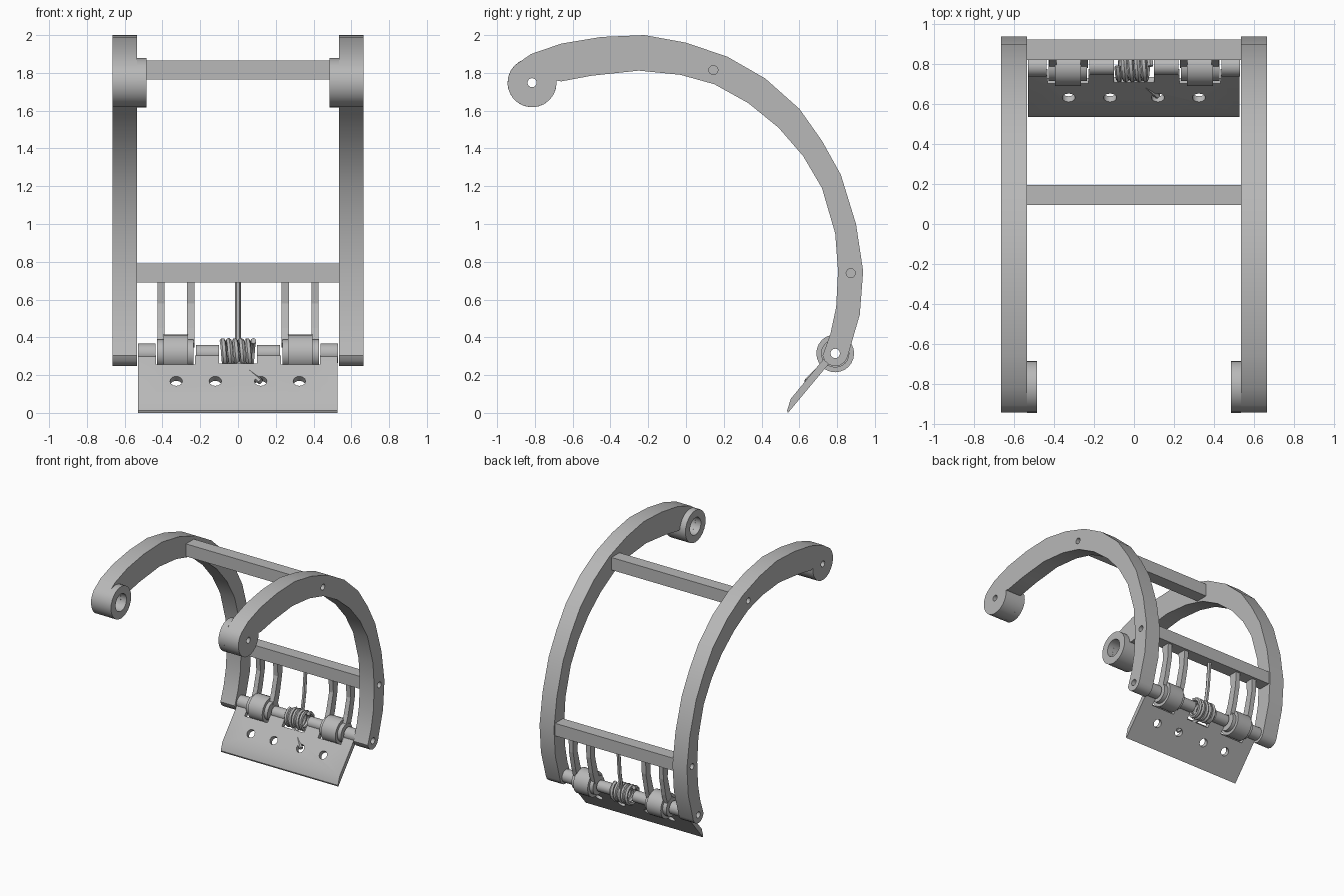
import bpy, bmesh, math
from mathutils import Vector

cube = bpy.data.objects.get("Cube")
if cube:
    bpy.data.objects.remove(cube)

GREY = (0.48, 0.48, 0.48, 1)
metal = bpy.data.materials.new("plain grey")
metal.use_nodes = True
metal.diffuse_color = GREY
metal.node_tree.nodes["Principled BSDF"].inputs["Base Color"].default_value = GREY

HINGE = (0.79, 0.315)
HUB = (-0.815, 1.748)
UPPER = (0.145, 1.815)
LOWER = (0.872, 0.74)


def finish(name, bm):
    bmesh.ops.recalc_face_normals(bm, faces=bm.faces)
    mesh = bpy.data.meshes.new(name)
    bm.to_mesh(mesh)
    bm.free()
    obj = bpy.data.objects.new(name, mesh)
    bpy.context.collection.objects.link(obj)
    mesh.materials.append(metal)
    return obj


def smooth(obj):
    bpy.ops.object.select_all(action='DESELECT')
    obj.select_set(True)
    bpy.context.view_layer.objects.active = obj
    bpy.ops.object.shade_smooth_by_angle(angle=math.radians(35))


def extrude(name, profile, x0, x1):
    """Side profile of (y, z) points pushed along x."""
    bm = bmesh.new()
    face = bm.faces.new([bm.verts.new((x0, y, z)) for y, z in profile])
    new = bmesh.ops.extrude_face_region(bm, geom=[face])["geom"]
    verts = [v for v in new if isinstance(v, bmesh.types.BMVert)]
    bmesh.ops.translate(bm, vec=(x1 - x0, 0, 0), verts=verts)
    return finish(name, bm)


def arc(centre, r, start, end, n):
    angles = [math.radians(start + (end - start) * i / n) for i in range(n + 1)]
    return [(centre[0] + r * math.cos(a), centre[1] + r * math.sin(a)) for a in angles]


def tube(name, centre, x0, x1, r, bore, n=24):
    bm = bmesh.new()
    rings = []
    for x, rad in ((x0, r), (x1, r), (x1, bore), (x0, bore)):
        rings.append([bm.verts.new((x, y, z)) for y, z in arc(centre, rad, 0, 360, n)[:-1]])
    for a, b in zip(rings, rings[1:] + rings[:1]):
        for i in range(n):
            j = (i + 1) % n
            bm.faces.new((a[i], a[j], b[j], b[i]))
    obj = finish(name, bm)
    smooth(obj)
    return obj


def rod(x0, x1, centre, r):
    return extrude("cutter", arc(centre, r, 0, 360, 16)[:-1], x0, x1)


def cut(obj, cutters):
    for c in cutters:
        mod = obj.modifiers.new("cut", 'BOOLEAN')
        mod.object = c
        mod.solver = 'EXACT'
    deps = bpy.context.evaluated_depsgraph_get()
    mesh = bpy.data.meshes.new_from_object(obj.evaluated_get(deps))
    obj.modifiers.clear()
    obj.data = mesh
    for c in cutters:
        bpy.data.objects.remove(c)
    smooth(obj)


# Curved side arms with round ends
outer = [(-0.82, 1.9), (-0.66, 1.955), (-0.45, 1.99), (-0.22, 2), (0, 1.96),
         (0.22, 1.885), (0.42, 1.77), (0.6, 1.61), (0.72, 1.44), (0.82, 1.26),
         (0.9, 1), (0.938, 0.75), (0.92, 0.52)]
inner = [(0.765, 0.42), (0.795, 0.56), (0.805, 0.75), (0.79, 0.95), (0.72, 1.19),
         (0.62, 1.36), (0.49, 1.51), (0.33, 1.64), (0.15, 1.74), (-0.03, 1.79),
         (-0.25, 1.812), (-0.5, 1.785)]
foot = arc(HINGE, 0.068, -15, -170, 6)
hub_end = arc(HUB, 0.13, 5, -225, 14)
profile = outer + [(0.885, 0.4)] + foot + inner + [(-0.66, 1.755)] + hub_end

for s, side in ((1, "left"), (-1, "right")):
    arm = extrude(side + "_arm", profile, s * 0.535, s * 0.665)
    cut(arm, [rod(s * 0.5, s * 0.7, HINGE, 0.025),
              rod(s * 0.5, s * 0.7, HUB, 0.024),
              rod(s * 0.5, s * 0.6, HUB, 0.07),
              rod(s * 0.56, s * 0.7, UPPER, 0.024),
              rod(s * 0.56, s * 0.7, LOWER, 0.024)])
    tube(side + "_hub_boss", HUB, s * 0.485, s * 0.535, 0.13, 0.07)

    # Hinge sleeves, knuckle and its collars
    tube(side + "_outer_sleeve", HINGE, s * 0.437, s * 0.53, 0.052, 0.025)
    tube(side + "_inner_sleeve", HINGE, s * 0.1, s * 0.222, 0.045, 0.025)
    tube(side + "_knuckle", HINGE, s * 0.265, s * 0.395, 0.1, 0.025)
    for x0, x1 in ((0.235, 0.265), (0.395, 0.428)):
        tube(side + "_collar", HINGE, s * x0, s * x1, 0.075, 0.025)

    # Ribs hanging from the lower bar
    rib = [(0.835, 0.7), (0.905, 0.7), (0.9, 0.58), (0.87, 0.44), (0.84, 0.345),
           (0.78, 0.37), (0.81, 0.45), (0.845, 0.58)]
    for x in (0.25, 0.407):
        extrude(side + "_rib", rib, s * (x - 0.019), s * (x + 0.019))

# Cross bars
for name, (y, z) in (("upper_bar", UPPER), ("lower_bar", LOWER)):
    h = 0.051
    extrude(name, [(y - h, z - h), (y + h, z - h), (y + h, z + h), (y - h, z + h)],
            -0.536, 0.536)

# Sloping blade with notches and angled holes
blade = extrude("blade", [(0.54, 0), (0.775, 0.282), (0.745, 0.305), (0.555, 0.075),
                          (0.535, 0.012)], -0.53, 0.527)
notches = [rod(s * 0.228, s * 0.434, HINGE, 0.106) for s in (1, -1)]
notches.append(rod(-0.1, 0.1, HINGE, 0.1))
normal = Vector((0, -0.77, 0.64))
for x in (-0.327, -0.12, 0.12, 0.325):
    bm = bmesh.new()
    bmesh.ops.create_cone(bm, cap_ends=True, segments=12, radius1=0.033, radius2=0.033,
                          depth=0.2)
    hole = finish("cutter", bm)
    hole.rotation_euler = normal.to_track_quat('Z', 'Y').to_euler()
    hole.location = (x, 0.648, 0.155)
    notches.append(hole)
bpy.context.view_layer.update()
cut(blade, notches)

# Torsion spring: coil, slanted lower leg and straight upper leg
turns, steps = 5, 12
path = []
for i in range(turns * steps + 1):
    a = math.tau * i / steps
    path.append((-0.082 + 0.164 * i / (turns * steps),
                 HINGE[0] - 0.066 * math.sin(a), HINGE[1] + 0.066 * math.cos(a)))
curve = bpy.data.curves.new("spring_coil", 'CURVE')
curve.dimensions = '3D'
curve.bevel_depth = 0.016
curve.bevel_resolution = 1
curve.use_fill_caps = True
for pts in (path, [(0, 0.745, 0.265), (0.06, 0.69, 0.215), (0.12, 0.64, 0.165)],
            [(0, 0.83, 0.36), (0, 0.855, 0.5), (0, LOWER[0], 0.7)]):
    line = curve.splines.new('POLY')
    line.points.add(len(pts) - 1)
    for p, co in zip(line.points, pts):
        p.co = (*co, 1)
curve.materials.append(metal)
coil = bpy.data.objects.new("spring_coil_curve", curve)
bpy.context.collection.objects.link(coil)
deps = bpy.context.evaluated_depsgraph_get()
mesh = bpy.data.meshes.new_from_object(coil.evaluated_get(deps))
bpy.data.objects.remove(coil)
spring = bpy.data.objects.new("spring", mesh)
bpy.context.collection.objects.link(spring)
smooth(spring)
